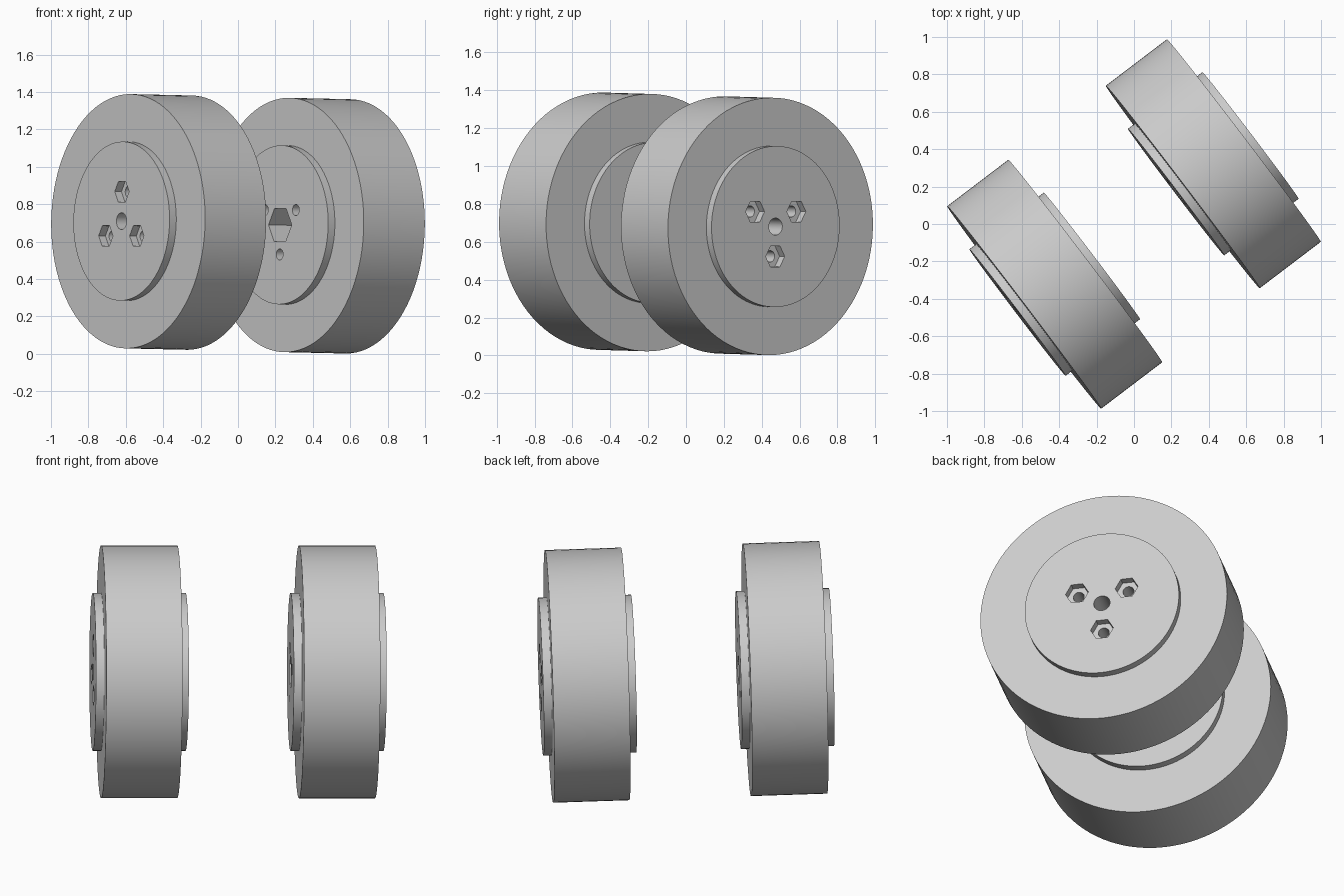
import bpy, bmesh
from math import cos, sin, radians
from mathutils import Vector, Matrix

if "Cube" in bpy.data.objects:
    bpy.data.objects.remove(bpy.data.objects["Cube"])

TYRE_R, TYRE_HALF = 0.68, 0.205
HUB_R, HUB_HALF = 0.425, 0.25
BOLT_CIRCLE = 0.158
SIDES = 96

grey = bpy.data.materials.new("plain_grey")
grey.use_nodes = True
colour = (0.6, 0.6, 0.6, 1)
grey.diffuse_color = colour
grey.node_tree.nodes["Principled BSDF"].inputs["Base Color"].default_value = colour


def add_object(name, mesh):
    obj = bpy.data.objects.new(name, mesh)
    bpy.context.collection.objects.link(obj)
    return obj


def cylinder(name, radius, low, high, sides, x=0, y=0):
    """Upright prism between two local heights."""
    bm = bmesh.new()
    place = Matrix.Translation((x, y, (low + high) / 2))
    bmesh.ops.create_cone(bm, cap_ends=True, segments=sides, radius1=radius,
                          radius2=radius, depth=high - low, matrix=place)
    mesh = bpy.data.meshes.new(name)
    bm.to_mesh(mesh)
    bm.free()
    return add_object(name, mesh)


def hex_prism(name, radius, low, high, x=0, y=0):
    """Hexagon with corners on the local x axis."""
    obj = cylinder(name, radius, low, high, 6)
    obj.data.transform(Matrix.Translation((x, y, 0)) @ Matrix.Rotation(radians(30), 4, 'Z'))
    return obj


def carve(obj, cutters):
    """Cut every cutter out of the object and keep the resulting mesh."""
    for cutter in cutters:
        mod = obj.modifiers.new("cut", 'BOOLEAN')
        mod.operation, mod.solver, mod.object = 'DIFFERENCE', 'EXACT', cutter
    graph = bpy.context.evaluated_depsgraph_get()
    mesh = bpy.data.meshes.new_from_object(obj.evaluated_get(graph))
    obj.modifiers.clear()
    obj.data = mesh
    for cutter in cutters:
        bpy.data.objects.remove(cutter)


# Tyre: thick ring round the hub
tyre = cylinder("tyre_near", TYRE_R, -TYRE_HALF, TYRE_HALF, SIDES)
carve(tyre, [cylinder("bore", HUB_R, -1, 1, SIDES)])

# Hub: disc with axle bore, hex drive socket, and three bolt holes with nut pockets
hub = cylinder("hub_near", HUB_R, -HUB_HALF, HUB_HALF, SIDES)
cutters = [cylinder("axle_bore", 0.045, -1, 1, 24),
           hex_prism("drive_socket", 0.102, -1, -0.04)]
for angle in (90, 210, 330):
    x = BOLT_CIRCLE * cos(radians(angle))
    y = BOLT_CIRCLE * sin(radians(angle))
    cutters.append(cylinder("bolt_hole", 0.03, -1, 1, 24, x, y))
    cutters.append(hex_prism("nut_pocket", 0.063, HUB_HALF - 0.045, 1, x, y))
carve(hub, cutters)

# Shade the round walls smooth and keep the rims sharp
for obj in (tyre, hub):
    obj.data.materials.clear()
    obj.data.materials.append(grey)
    bpy.ops.object.select_all(action='DESELECT')
    obj.select_set(True)
    bpy.context.view_layer.objects.active = obj
    bpy.ops.object.shade_smooth_by_angle(angle=radians(30))

# Place both wheels on the slanted axle, nut sides facing outwards
axle = Vector((0.796, 0.605, -0.018)).normalized()
across = Vector((0.605, -0.796, 0)).normalized()


def wheel_matrix(centre, outward):
    up = outward.cross(across)
    turn = Matrix((across, up, outward)).transposed().to_4x4()
    return Matrix.Translation(centre) @ turn


near = wheel_matrix((-0.424, -0.322, 0.705), -axle)
far = wheel_matrix((0.424, 0.322, 0.685), axle)
for obj, name in ((tyre, "tyre_far"), (hub, "hub_far")):
    copy = add_object(name, obj.data)
    copy.matrix_world = far
    obj.matrix_world = near
